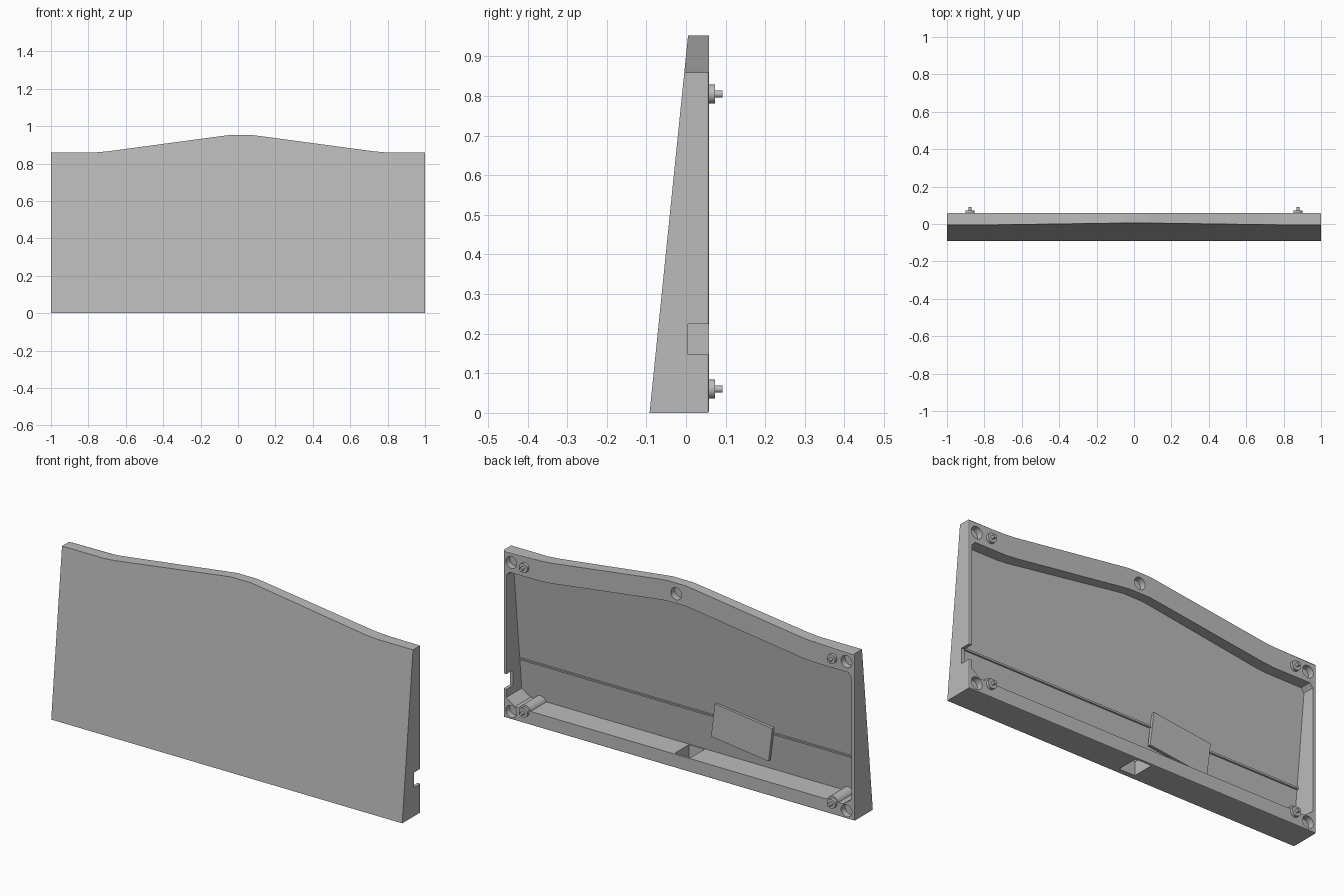
import bpy, bmesh, math
from mathutils import Matrix

if "Cube" in bpy.data.objects:
    bpy.data.objects.remove(bpy.data.objects["Cube"])

BACK = 0.058
SHEET = 0.014

grey = bpy.data.materials.new("plain_grey")
grey.diffuse_color = (0.5, 0.5, 0.5, 1)
grey.use_nodes = True
grey.node_tree.nodes["Principled BSDF"].inputs["Base Color"].default_value = grey.diffuse_color


def front(z):
    """Depth of the leaning front face at a height."""
    return -0.092 + 0.102 * z


def finish(bm, name, smooth=False):
    bmesh.ops.recalc_face_normals(bm, faces=bm.faces)
    me = bpy.data.meshes.new(name)
    bm.to_mesh(me)
    bm.free()
    me.materials.append(grey)
    ob = bpy.data.objects.new(name, me)
    bpy.context.collection.objects.link(ob)
    if smooth:
        bpy.context.view_layer.objects.active = ob
        ob.select_set(True)
        bpy.ops.object.shade_smooth_by_angle(angle=math.radians(35))
        ob.select_set(False)
    return ob


def prism(name, outline, near, far, bevel=0):
    """Extrude an x-z outline between two depths given as functions of z."""
    bm = bmesh.new()
    a = [bm.verts.new((x, near(z), z)) for x, z in outline]
    b = [bm.verts.new((x, far(z), z)) for x, z in outline]
    bm.faces.new(a)
    cap = bm.faces.new(b[::-1])
    n = len(a)
    for i in range(n):
        j = (i + 1) % n
        bm.faces.new((a[i], b[i], b[j], a[j]))
    if bevel:
        bmesh.ops.bevel(bm, geom=list(cap.edges), offset=bevel, segments=2,
                        profile=0.5, affect='EDGES')
    return finish(bm, name)


def box(name, x0, x1, y0, y1, z0, z1):
    return prism(name, [(x0, z0), (x1, z0), (x1, z1), (x0, z1)],
                 lambda z: y0, lambda z: y1)


def lathe(name, x, z, steps, sides=24):
    """Stack of cylinders along y; steps are (radius, y0, y1)."""
    bm = bmesh.new()
    for r, y0, y1 in steps:
        m = Matrix.Translation((x, (y0 + y1) / 2, z)) @ Matrix.Rotation(math.pi / 2, 4, 'X')
        bmesh.ops.create_cone(bm, cap_ends=True, segments=sides, radius1=r,
                              radius2=r, depth=y1 - y0, matrix=m)
    return finish(bm, name, True)


def cut(target, cutter):
    mod = target.modifiers.new("cut", 'BOOLEAN')
    mod.operation = 'DIFFERENCE'
    mod.solver = 'EXACT'
    mod.object = cutter
    bpy.context.view_layer.objects.active = target
    bpy.ops.object.modifier_apply(modifier=mod.name)
    bpy.data.objects.remove(cutter)


# Wedge-shaped panel with a raised top edge
crest = [(0.79, 0.86), (0.73, 0.865), (0.12, 0.947), (0.07, 0.953), (-0.04, 0.953),
         (-0.09, 0.947), (-0.70, 0.865), (-0.76, 0.86)]
panel = prism("panel", [(-1, 0), (1, 0), (1, 0.86)] + crest + [(-1, 0.86)],
              front, lambda z: BACK, 0.005)

# Hollow in the back, leaving a thin front sheet and a rim
inner = [(-0.935, 0.07), (0.935, 0.07), (0.983, 0.105), (0.983, 0.735), (0.965, 0.755)]
inner += [(x, z - 0.105) for x, z in crest] + [(-0.965, 0.755), (-0.983, 0.735), (-0.983, 0.105)]
cut(panel, prism("hollow_cutter", inner, lambda z: front(z) + SHEET, lambda z: 0.1))

# Cable notch in one side wall and slot through the floor
cut(panel, box("notch_cutter", 0.95, 1.05, 0.005, 0.1, 0.147, 0.225))
cut(panel, box("slot_cutter", -0.06, 0.03, -0.066, 0.047, -0.05, 0.075))

# Round recesses in the rim
for x, z in [(-0.955, 0.04), (0.955, 0.04), (-0.955, 0.808), (0.955, 0.808), (0.015, 0.898)]:
    cut(panel, lathe("recess_cutter", x, z, [(0.031, 0.025, 0.1)]))

# Locating pegs, with bosses behind the lower pair
for side, x in (("right", 0.877), ("left", -0.877)):
    for level, z in (("lower", 0.06), ("upper", 0.805)):
        lathe(f"{side}_{level}_peg", x, z, [(0.024, 0.05, 0.073), (0.009, 0.07, 0.092)])
    lathe(f"{side}_boss", x, 0.06, [(0.034, -0.072, BACK - 0.001)])

# Thin ridge across the inside of the front sheet
prism("inner_ridge", [(-0.985, 0.262), (0.985, 0.262), (0.985, 0.271), (-0.985, 0.271)],
      lambda z: front(z) + SHEET - 0.004, lambda z: front(z) + SHEET + 0.009)

# Small slightly turned plate on the inside
plate = box("inner_plate", -0.165, 0.165, -0.008, 0.008, -0.088, 0.088)
plate.location = (-0.295, -0.040, 0.232)
plate.rotation_euler = (0, math.radians(-7), 0)
